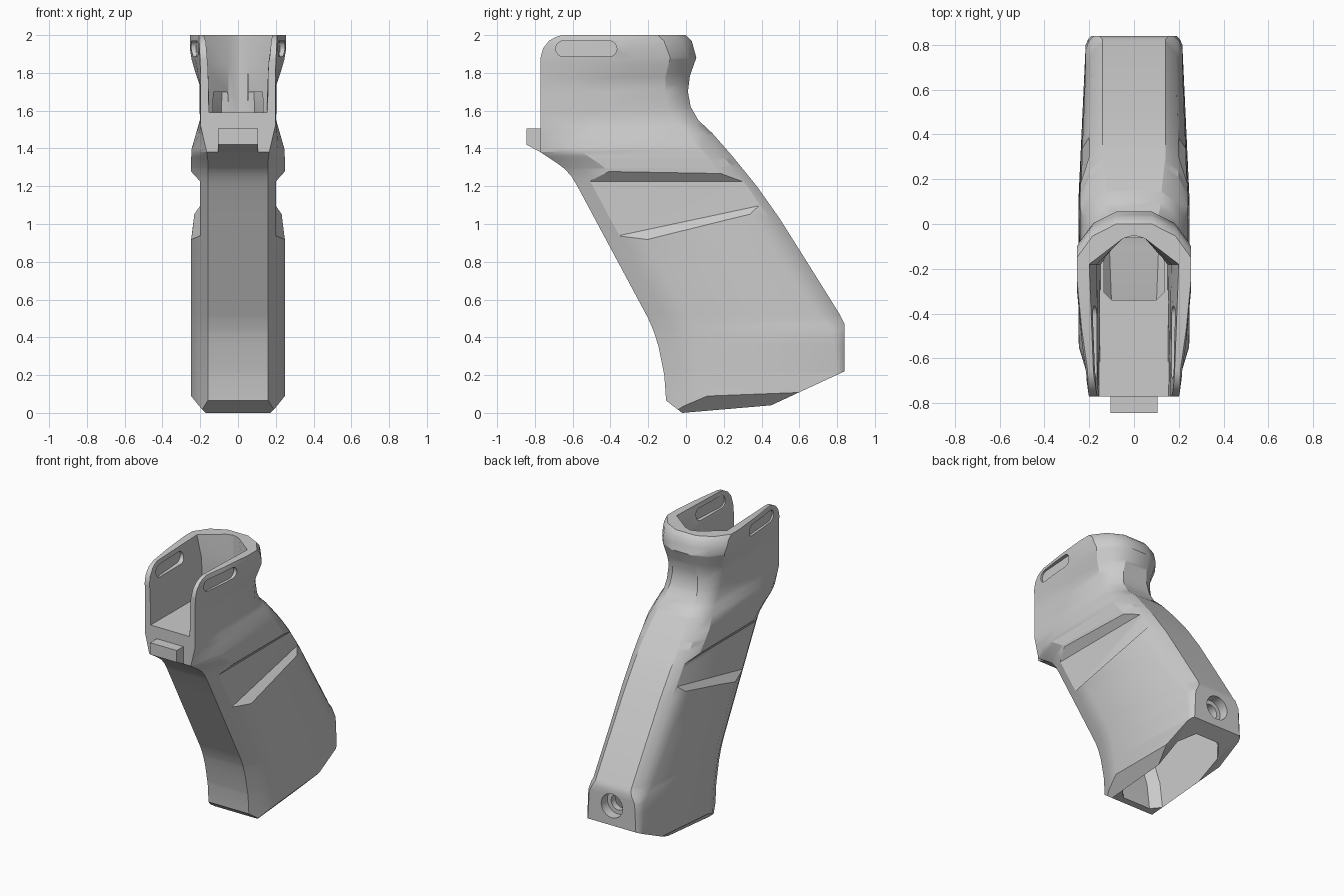
import bpy, bmesh, math
from mathutils import Vector

if "Cube" in bpy.data.objects:
    bpy.data.objects.remove(bpy.data.objects["Cube"])


def make(name, bm):
    bmesh.ops.recalc_face_normals(bm, faces=bm.faces)
    mesh = bpy.data.meshes.new(name)
    bm.to_mesh(mesh)
    bm.free()
    ob = bpy.data.objects.new(name, mesh)
    bpy.context.collection.objects.link(ob)
    return ob


def loft(rings):
    bm = bmesh.new()
    loops = [[bm.verts.new(p) for p in r] for r in rings]
    n = len(loops[0])
    for a, b in zip(loops, loops[1:]):
        for i in range(n):
            bm.faces.new((a[i], a[(i + 1) % n], b[(i + 1) % n], b[i]))
    bm.faces.new(loops[0])
    bm.faces.new(loops[-1])
    return bm


def mirrored(half, z):
    """Closed ring from its right half, listed front to back."""
    left = [(-x, y) for x, y in reversed(half) if x > 0]
    return [(x, y, z) for x, y in half + left]


def key(keys, z):
    if z <= keys[0][0]:
        return keys[0][1]
    for (a, u), (b, v) in zip(keys, keys[1:]):
        if z <= b:
            return u + (v - u) * (z - a) / (b - a)
    return keys[-1][1]


def cut(target, cutter):
    cutter.hide_render = True
    m = target.modifiers.new("cut", 'BOOLEAN')
    m.operation, m.solver, m.object = 'DIFFERENCE', 'EXACT', cutter
    bpy.context.view_layer.objects.active = target
    bpy.ops.object.modifier_apply(modifier=m.name)
    bpy.data.objects.remove(cutter)


# Grip body: outline and section sizes against height
front = [(-.05, -.1), (.06, -.105), (.2, -.115), (.35, -.145), (.43, -.17), (.5, -.2),
         (1.2, -.575), (1.25, -.605), (1.29, -.64), (1.32, -.68), (1.38, -.77),
         (1.88, -.77), (1.93, -.757), (1.97, -.725), (1.99, -.69), (2, -.655)]
back = [(-.05, .84), (.47, .84), (.52, .815), (.8, .64), (1.03, .495), (1.2, .375),
        (1.36, .245), (1.48, .14), (1.55, .065), (1.62, .025), (1.7, .01),
        (1.78, .02), (1.84, .04), (1.88, .055), (1.97, .03), (2, 0)]
width = [(1.35, .248), (1.4, .245), (1.47, .225), (1.55, .202), (1.74, .205),
         (1.8, .225), (1.87, .245), (1.93, .255)]
front_w = [(1.34, .16), (1.38, .165), (1.52, .198), (1.8, .198), (2, .207)]
front_c = [(1.38, .22), (1.6, .3), (1.88, .5), (2, .41)]
back_w = [(.22, .19), (.42, .18), (.5, .14), (1.3, .14), (1.6, .11), (1.88, .08)]
back_c = [(.22, .04), (.42, .06), (.5, .13), (.8, .15), (1.48, .13), (1.7, .12), (2, .15)]


def section(z):
    yf, yb, w = key(front, z), key(back, z), key(width, z)
    wf, cf, wb, cb = key(front_w, z), key(front_c, z), key(back_w, z), key(back_c, z)
    wd = w - .032 * max(0, (yb - .1) / .74)
    half = [(wf, yf), (wf + .55 * (w - wf), yf + .45 * cf), (w, yf + cf),
            (wd, yb - cb), (wb + .6 * (wd - wb), yb - .36 * cb), (wb, yb)]
    return mirrored(half, z)


heights = sorted({z for keys in (front, back, width, front_w, back_w) for z, _ in keys})
bm = loft([section(z) for z in heights])

# Sloped foot and its chamfers
for co, no in [((0, -.02, 0), (0, .04, -.47)), ((0, .45, .04), (0, .18, -.39)),
               ((0, -.02, 0), (0, -.065, -.085)),
               ((.17, -.02, 0), (1, .085, -1)), ((-.17, -.02, 0), (-1, .085, -1))]:
    bmesh.ops.bisect_plane(bm, geom=bm.verts[:] + bm.edges[:] + bm.faces[:],
                           plane_co=co, plane_no=Vector(no).normalized(), clear_outer=True)
    bmesh.ops.holes_fill(bm, edges=[e for e in bm.edges if e.is_boundary], sides=0)
grip = make("grip_body", bm)

# Thumb grooves on both sides
for s in (1, -1):
    rings = []
    for x, d in ((.2, 0), (.32, .132)):
        rings.append([(s * x, -.8, 1.225 + d), (s * x, .6, 1.225 + d),
                      (s * x, .6, 1.142 - d), (s * x, -.8, .844 - d)])
    cut(grip, make("groove_cutter", loft(rings)))

# Hollow shaft, open at the foot
shaft = []
for z, yf, yb, w in [(-.1, .04, .74, .17), (.2, 0, .74, .17), (.5, -.1, .7, .17),
                     (1, -.36, .37, .16), (1.3, -.42, .12, .15), (1.55, -.34, -.06, .135),
                     (1.7, -.34, -.07, .13)]:
    c = .06 if z < 1.2 else .035
    shaft.append(mirrored([(w - c, yf), (w, yf + c), (w, yb - 1.6 * c), (w - 1.3 * c, yb)], z))
cut(grip, make("shaft_cutter", loft(shaft)))

# Open-fronted pocket at the top
pocket = [mirrored([(f, -.9), (b, -.18), (.05, -.065), (0, -.05)], z)
          for z, f, b in ((1.59, .155, .15), (1.85, .16, .165), (2, .172, .2), (2.1, .178, .22))]
cut(grip, make("pocket_cutter", loft(pocket)))

# Screw bore in the back face
for r, y0, y1 in ((.085, .77, .9), (.055, .6, .8)):
    rings = [[(r * math.cos(a * math.tau / 32), y, .36 + r * math.sin(a * math.tau / 32))
              for a in range(32)] for y in (y0, y1)]
    cut(grip, make("bore_cutter", loft(rings)))


# Side slots, each closed by a thin inset panel
def pill(s, thick, x):
    ring = []
    for cy, start in ((-.408, -90), (-.648, 90)):
        for i in range(9):
            a = math.radians(start + i * 22.5)
            ring.append((cy + .042 * math.cos(a), 1.928 + .042 * math.sin(a)))
    return loft([[(s * (x + .07 * (y + .53) + t), y, z) for y, z in ring]
                 for t in (-thick / 2, thick / 2)])


for s, side in ((1, "right"), (-1, "left")):
    cut(grip, make("slot_cutter", pill(s, .2, .2)))
    make("slot_panel_" + side, pill(s, .02, .2))

# Front locating tab
tab = [(-.845, 1.42), (-.845, 1.505), (-.74, 1.505), (-.74, 1.365)]
make("front_tab", loft([[(x, y, z) for y, z in tab] for x in (-.105, .105)]))

# Smooth shading with crisp edges
for ob in bpy.context.collection.objects:
    ob.select_set(True)
bpy.context.view_layer.objects.active = grip
bpy.ops.object.shade_smooth_by_angle(angle=math.radians(28))
